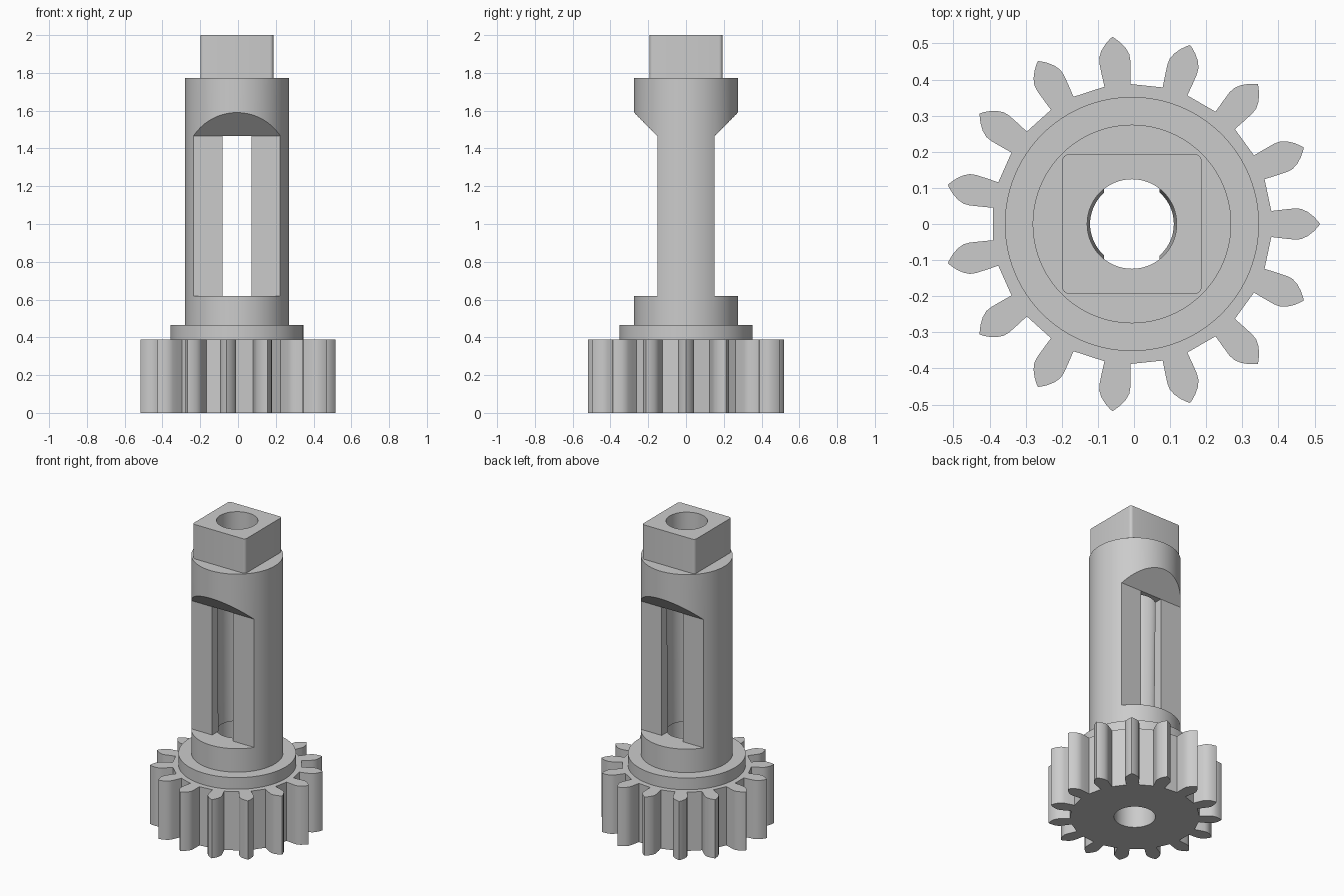
import bpy, bmesh, math
from mathutils import Vector

cube = bpy.data.objects.get("Cube")
if cube:
    bpy.data.objects.remove(cube, do_unlink=True)

AXIS = Vector((-0.0057, 0, 0))   # shaft axis
TEETH = 15
BORE = 0.124

grey = bpy.data.materials.new("plain grey")
grey.use_nodes = True
grey.diffuse_color = (0.6, 0.6, 0.6, 1)
grey.node_tree.nodes["Principled BSDF"].inputs["Base Color"].default_value = (0.6, 0.6, 0.6, 1)


def prism(name, outline, depth, to_point):
    """Extrude a 2D outline along a vector; to_point maps (a, b) to 3D."""
    bm = bmesh.new()
    face = bm.faces.new([bm.verts.new(to_point(a, b)) for a, b in outline])
    new = bmesh.ops.extrude_face_region(bm, geom=[face])["geom"]
    verts = [v for v in new if isinstance(v, bmesh.types.BMVert)]
    bmesh.ops.translate(bm, verts=verts, vec=depth)
    return finish(name, bm)


def finish(name, bm):
    bmesh.ops.recalc_face_normals(bm, faces=bm.faces)
    mesh = bpy.data.meshes.new(name)
    bm.to_mesh(mesh)
    bm.free()
    ob = bpy.data.objects.new(name, mesh)
    ob.location = AXIS
    mesh.materials.append(grey)
    bpy.context.collection.objects.link(ob)
    return ob


def lathe(name, profile, sides=96):
    """Closed solid of revolution from (radius, z) rings, with end caps."""
    bm = bmesh.new()
    rings = [[bm.verts.new((r * math.cos(math.tau * i / sides),
                            r * math.sin(math.tau * i / sides), z))
              for i in range(sides)] for r, z in profile]
    for low, high in zip(rings, rings[1:]):
        for i in range(sides):
            j = (i + 1) % sides
            bm.faces.new((low[i], low[j], high[j], high[i]))
    bm.faces.new(rings[0])
    bm.faces.new(rings[-1])
    return finish(name, bm)


def upright(z):
    return lambda a, b: (a, b, z)


def boolean(target, tool, operation="DIFFERENCE"):
    mod = target.modifiers.new(tool.name, "BOOLEAN")
    mod.operation = operation
    mod.solver = "EXACT"
    mod.object = tool
    bpy.context.view_layer.objects.active = target
    bpy.ops.object.modifier_apply(modifier=mod.name)
    bpy.data.objects.remove(tool, do_unlink=True)


# Gear outline: one half tooth, mirrored and repeated
half = [(0.386, 0.036), (0.42, 0.040), (0.45, 0.043), (0.468, 0.042),
        (0.486, 0.034), (0.503, 0.021), (0.516, 0.007)]
tooth = [(r, -t) for r, t in half] + [(0.521, 0)] + half[::-1]
outline = []
for k in range(TEETH):
    c, s = math.cos(math.tau * k / TEETH), math.sin(math.tau * k / TEETH)
    outline += [(r * c - t * s, r * s + t * c) for r, t in tooth]
gear = prism("gear", outline, (0, 0, 0.388), upright(0))

# Collar and round shaft
shaft = lathe("shaft", [(0.352, 0.388), (0.352, 0.465), (0.275, 0.465), (0.275, 1.773)])

# Square drive head with small rounded corners
head_outline = []
for q in range(4):
    for step in range(5):
        ang = math.radians(90 * q + 22.5 * step)
        sx, sy = ((1, 1), (-1, 1), (-1, -1), (1, -1))[q]
        head_outline.append((sx * 0.175 + 0.018 * math.cos(ang),
                             sy * 0.175 + 0.018 * math.sin(ang)))
head = prism("square_head", head_outline, (0, 0, 0.227), upright(1.773))

# Flats on the front and back of the shaft, sloping out at the top
for side in (-1, 1):
    flat = [(0.152, 0.62), (0.5, 0.62), (0.5, 1.815), (0.152, 1.467)]
    boolean(shaft, prism("flat_cutter", flat, (1, 0, 0),
                         lambda a, b: (-0.5, side * a, b)))

# Through slot between the flats
slot = [(-0.077, 0.62), (0.077, 0.62), (0.077, 1.467), (-0.077, 1.467)]
boolean(shaft, prism("slot_cutter", slot, (0, 0.8, 0), lambda a, b: (a, -0.4, b)))

# Central bore, narrowing slightly along the slot
bore = [(BORE, -0.1), (BORE, 0.62), (0.116, 0.621), (BORE, 1.467), (BORE, 2.1)]
for part in (gear, shaft, head):
    boolean(part, lathe("bore_cutter", bore, 64))

# Smooth shading with sharp edges kept
for part in (gear, shaft, head):
    bpy.ops.object.select_all(action="DESELECT")
    part.select_set(True)
    bpy.context.view_layer.objects.active = part
    bpy.ops.object.shade_smooth_by_angle(angle=math.radians(30))
